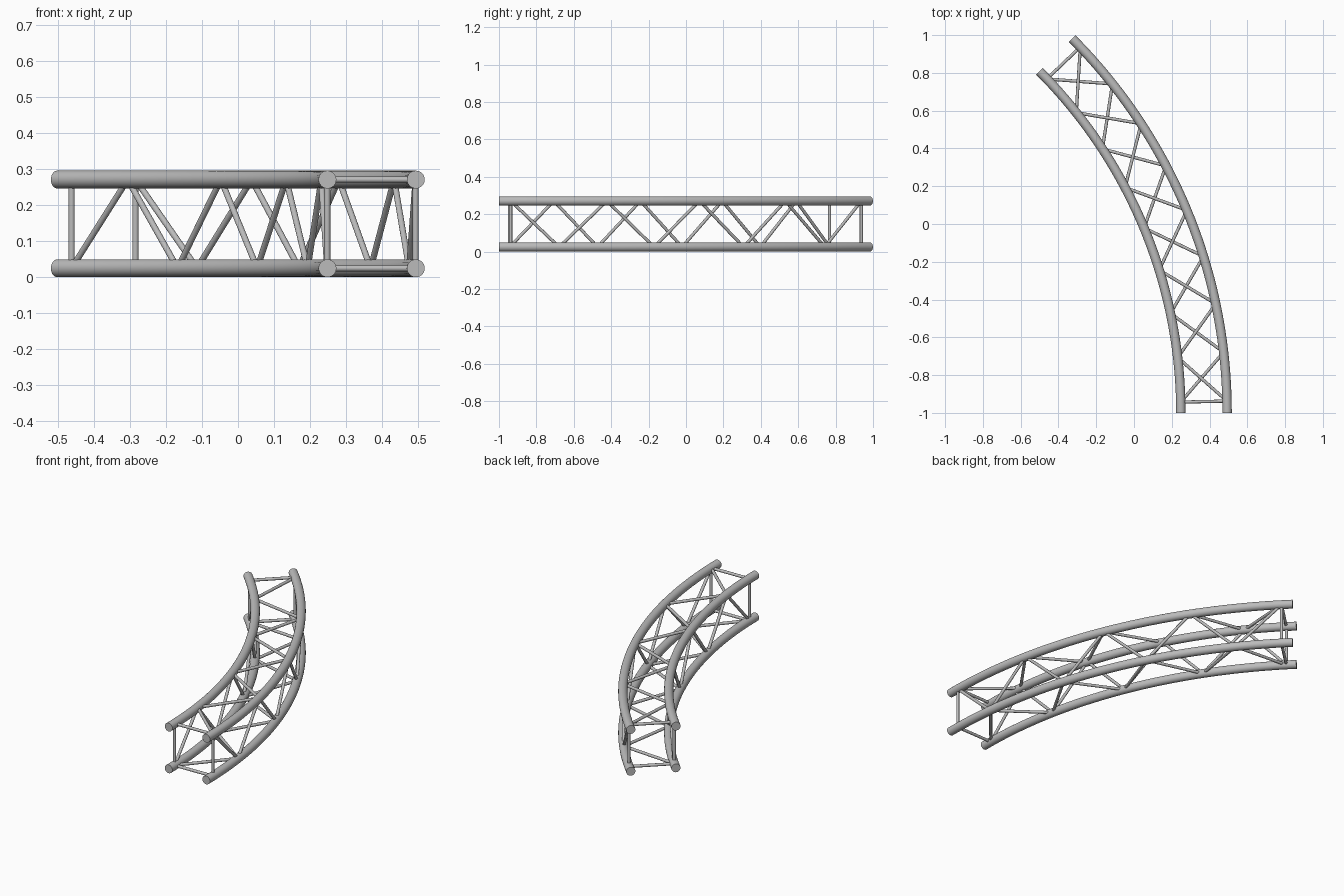
import bpy, bmesh, math
from mathutils import Vector

cube = bpy.data.objects.get("Cube")
if cube:
    bpy.data.objects.remove(cube, do_unlink=True)

# Truss layout: a 45 degree bend around a centre on the front plane
CENTRE = Vector((-2.31, -1.0, 0.0))
R_OUT, R_IN = 2.803, 2.558
Z_LOW, Z_HIGH = 0.0247, 0.2707
SWEEP = math.radians(45)
INSET = math.radians(1.28)
PANELS = 8
TUBE_R, BRACE_R = 0.0247, 0.0085

metal = bpy.data.materials.new("light grey metal")
metal.use_nodes = True
grey = (0.5, 0.5, 0.5, 1.0)
metal.diffuse_color = grey
metal.node_tree.nodes["Principled BSDF"].inputs["Base Color"].default_value = grey


def on_arc(radius, angle, z):
    return CENTRE + Vector((radius * math.cos(angle), radius * math.sin(angle), z))


def finish(name, bm):
    bmesh.ops.recalc_face_normals(bm, faces=bm.faces)
    mesh = bpy.data.meshes.new(name)
    bm.to_mesh(mesh)
    bm.free()
    mesh.materials.append(metal)
    obj = bpy.data.objects.new(name, mesh)
    bpy.context.collection.objects.link(obj)
    bpy.ops.object.select_all(action='DESELECT')
    obj.select_set(True)
    bpy.context.view_layer.objects.active = obj
    bpy.ops.object.shade_smooth_by_angle(angle=math.radians(40))


def chord(name, radius, z, steps=40, sides=28):
    """Round tube swept along the bend, capped at both ends."""
    bm = bmesh.new()
    rings = []
    for i in range(steps + 1):
        a = SWEEP * i / steps
        ring = []
        for j in range(sides):
            t = math.tau * j / sides
            ring.append(bm.verts.new(on_arc(radius + TUBE_R * math.cos(t), a,
                                            z + TUBE_R * math.sin(t))))
        rings.append(ring)
    for lower, upper in zip(rings, rings[1:]):
        for j in range(sides):
            k = (j + 1) % sides
            bm.faces.new((lower[j], lower[k], upper[k], upper[j]))
    bm.faces.new(rings[0])
    bm.faces.new(rings[-1])
    finish(name, bm)


def rods(name, pairs):
    """Straight round braces between pairs of points."""
    bm = bmesh.new()
    for a, b in pairs:
        d = b - a
        matrix = d.to_track_quat('Z', 'Y').to_matrix().to_4x4()
        matrix.translation = (a + b) / 2
        bmesh.ops.create_cone(bm, cap_ends=True, segments=16, radius1=BRACE_R,
                              radius2=BRACE_R, depth=d.length, matrix=matrix)
    finish(name, bm)


def node(k, radius, z):
    return on_arc(radius, INSET + (SWEEP - 2 * INSET) * k / PANELS, z)


def zigzag(even, odd):
    """Braces alternating between two chords, one per panel."""
    points = [node(k, *(odd if k % 2 else even)) for k in range(PANELS + 1)]
    return list(zip(points, points[1:]))


OUT_TOP, OUT_LOW = (R_OUT, Z_HIGH), (R_OUT, Z_LOW)
IN_TOP, IN_LOW = (R_IN, Z_HIGH), (R_IN, Z_LOW)

# Main tubes
chord("outer_top_tube", *OUT_TOP)
chord("outer_bottom_tube", *OUT_LOW)
chord("inner_top_tube", *IN_TOP)
chord("inner_bottom_tube", *IN_LOW)

# Diagonal braces on the four sides, meeting at shared nodes
rods("outer_side_braces", zigzag(OUT_TOP, OUT_LOW))
rods("inner_side_braces", zigzag(IN_LOW, IN_TOP))
rods("top_braces", zigzag(OUT_TOP, IN_TOP))
rods("bottom_braces", zigzag(IN_LOW, OUT_LOW))

# Square frame of struts at each end
corners = [OUT_TOP, IN_TOP, IN_LOW, OUT_LOW]
for name, k in (("front_end_frame", 0), ("back_end_frame", PANELS)):
    points = [node(k, *c) for c in corners]
    rods(name, list(zip(points, points[1:] + points[:1])))
